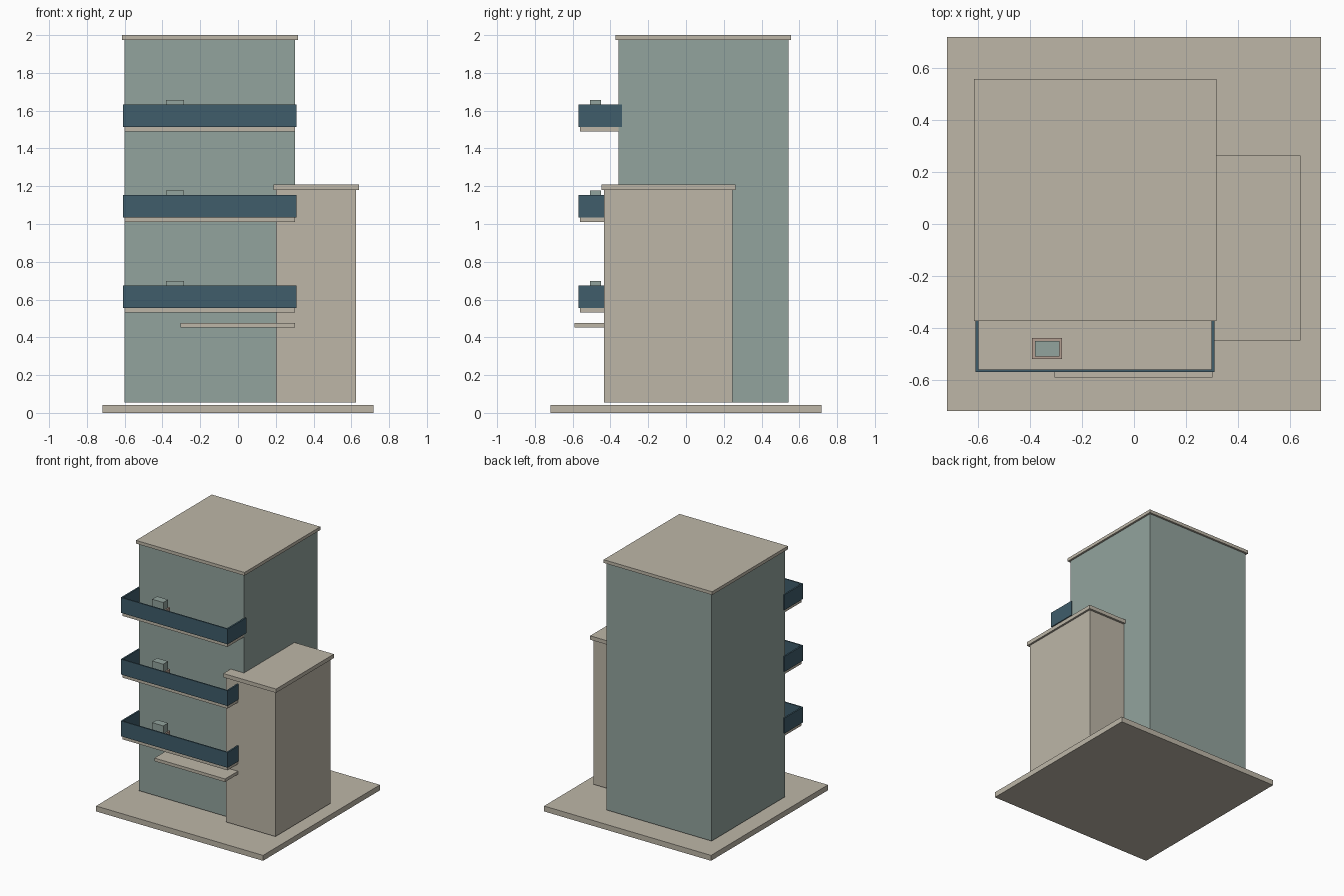
import bpy
import bmesh

cube = bpy.data.objects.get("Cube")
if cube:
    bpy.data.objects.remove(cube, do_unlink=True)


def material(name, r, g, b):
    m = bpy.data.materials.new(name)
    m.use_nodes = True
    m.diffuse_color = (r, g, b, 1)
    m.node_tree.nodes["Principled BSDF"].inputs["Base Color"].default_value = (r, g, b, 1)
    return m


stone = material("warm stone", 0.51, 0.47, 0.39)
sage = material("sage green", 0.29, 0.37, 0.34)
navy = material("slate blue", 0.05, 0.11, 0.147)
clay = material("pale clay", 0.45, 0.34, 0.28)


def prism(name, outline, z, mat):
    """Extrude a plan outline between two heights."""
    bm = bmesh.new()
    base = bm.faces.new([bm.verts.new((x, y, z[0])) for x, y in outline])
    grown = bmesh.ops.extrude_face_region(bm, geom=[base])["geom"]
    for v in grown:
        if isinstance(v, bmesh.types.BMVert):
            v.co.z = z[1]
    bmesh.ops.recalc_face_normals(bm, faces=bm.faces)
    mesh = bpy.data.meshes.new(name)
    bm.to_mesh(mesh)
    bm.free()
    mesh.materials.append(mat)
    ob = bpy.data.objects.new(name, mesh)
    bpy.context.collection.objects.link(ob)
    return ob


def box(name, x, y, z, mat):
    return prism(name, [(x[0], y[0]), (x[1], y[0]), (x[1], y[1]), (x[0], y[1])], z, mat)


# Ground plate and the two blocks, each with an overhanging roof
box("ground_plate", (-0.717, 0.717), (-0.717, 0.717), (0, 0.042), stone)
box("main_tower", (-0.6, 0.302), (-0.358, 0.542), (0.055, 1.975), sage)
box("tower_roof", (-0.615, 0.317), (-0.373, 0.557), (1.975, 2.0), stone)
box("side_block", (0.2, 0.625), (-0.433, 0.245), (0.055, 1.18), stone)
box("side_block_roof", (0.188, 0.64), (-0.448, 0.262), (1.18, 1.21), stone)

# Entrance canopy
box("entrance_canopy", (-0.305, 0.302), (-0.59, -0.34), (0.452, 0.476), stone)

# Balconies: slab, three-sided railing and a potted plant
LEFT, RIGHT, FRONT, BACK = -0.609, 0.309, -0.568, -0.34
SIDE, FACE = 0.012, 0.01
railing = [(LEFT, BACK), (LEFT, FRONT), (RIGHT, FRONT), (RIGHT, BACK),
           (RIGHT - SIDE, BACK), (RIGHT - SIDE, FRONT + FACE),
           (LEFT + SIDE, FRONT + FACE), (LEFT + SIDE, BACK)]
for floor in range(3):
    z = 0.556 + floor * 0.479
    tag = str(floor + 1)
    box("balcony_slab_" + tag, (-0.6, 0.302), (-0.56, BACK), (z - 0.025, z), stone)
    prism("balcony_railing_" + tag, railing, (z, z + 0.119), navy)
    box("plant_pot_" + tag, (-0.391, -0.276), (-0.519, -0.437), (z, z + 0.08), clay)
    box("plant_" + tag, (-0.381, -0.286), (-0.508, -0.449), (z + 0.08, z + 0.143), sage)
